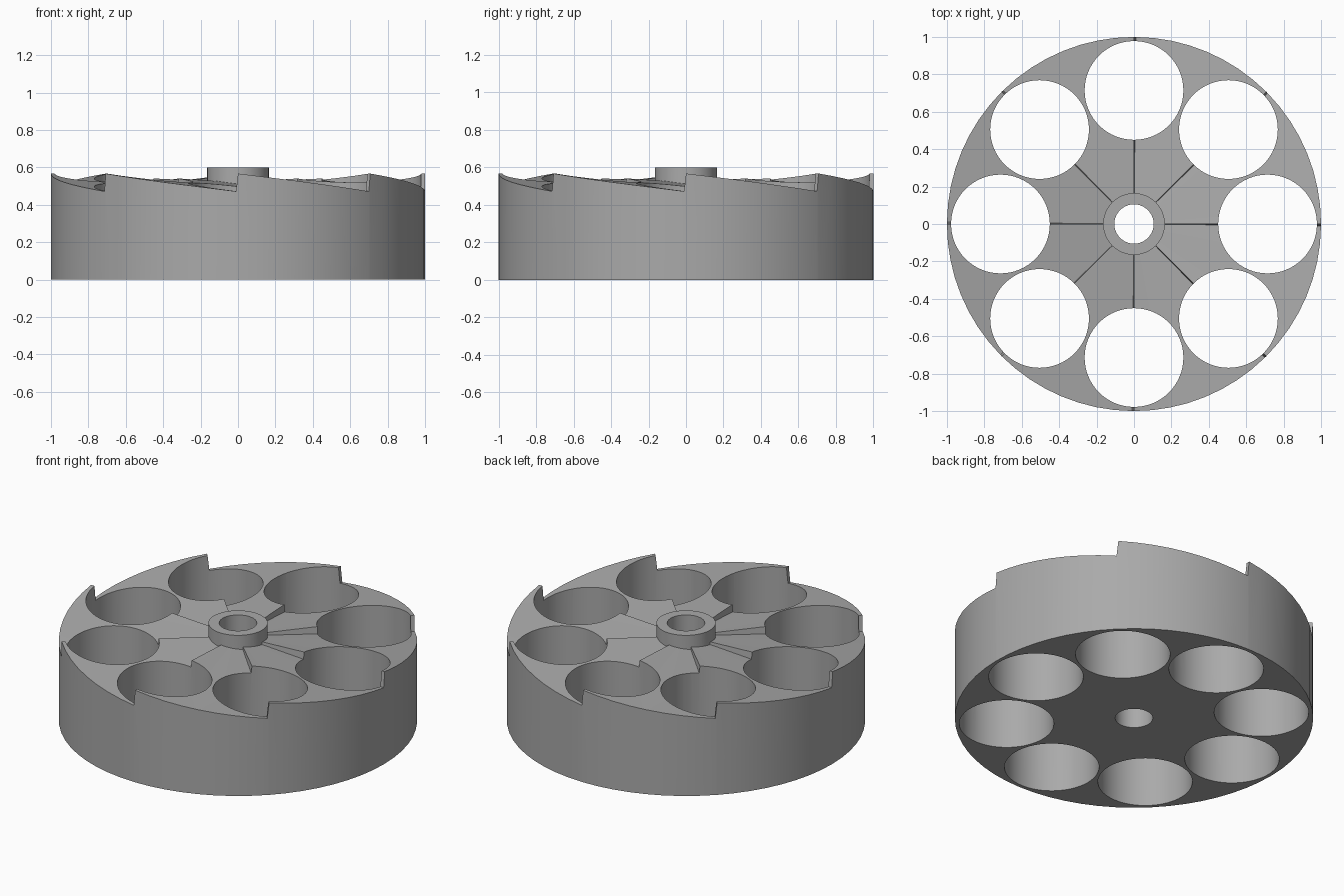
import bpy, bmesh
from math import radians, cos, sin, tau
from mathutils import Matrix

TEETH = 8
STEPS = 8            # rim segments per tooth
PEAK, VALLEY = 0.567, 0.472
MID = (PEAK + VALLEY) / 2

cube = bpy.data.objects.get("Cube")
if cube:
    bpy.data.objects.remove(cube, do_unlink=True)

grey = bpy.data.materials.new("plain_grey")
grey.use_nodes = True
colour = (0.4, 0.4, 0.4, 1)
grey.diffuse_color = colour
grey.node_tree.nodes["Principled BSDF"].inputs["Base Color"].default_value = colour


def make_object(name, bm):
    bmesh.ops.recalc_face_normals(bm, faces=bm.faces)
    mesh = bpy.data.meshes.new(name)
    bm.to_mesh(mesh)
    bm.free()
    mesh.materials.append(grey)
    obj = bpy.data.objects.new(name, mesh)
    bpy.context.collection.objects.link(obj)
    return obj


def add_cylinder(bm, radius, bottom, top, x=0, y=0):
    place = Matrix.Translation((x, y, (bottom + top) / 2))
    bmesh.ops.create_cone(bm, cap_ends=True, segments=64, radius1=radius,
                          radius2=radius, depth=top - bottom, matrix=place)


# Drum: ratchet teeth slope down around the rim and fade towards the axis
bm = bmesh.new()
pitch = tau / TEETH
rim, base = [], []
for tooth in range(TEETH):
    for step in range(STEPS + 1):
        t = step / STEPS
        a = tooth * pitch + t * (pitch - radians(0.6))
        rim.append(bm.verts.new((cos(a), sin(a), PEAK + t * (VALLEY - PEAK))))
        base.append(bm.verts.new((cos(a), sin(a), 0)))
centre = bm.verts.new((0, 0, MID))
for i in range(len(rim)):
    j = (i + 1) % len(rim)
    bm.faces.new((rim[i], rim[j], centre))
    bm.faces.new((base[i], base[j], rim[j], rim[i]))
bm.faces.new(base)
drum = make_object("ratchet_drum", bm)

# Central hub
bm = bmesh.new()
add_cylinder(bm, 0.165, 0.3, 0.6)
hub = make_object("hub_helper", bm)

# Eight chambers and the central bore
bm = bmesh.new()
add_cylinder(bm, 0.105, -0.2, 0.8)
for k in range(TEETH):
    a = k * pitch
    add_cylinder(bm, 0.264, -0.2, 0.8, 0.714 * cos(a), 0.714 * sin(a))
holes = make_object("hole_cutter", bm)

# Join the hub, cut the holes and bake the result
for helper, operation in ((hub, 'UNION'), (holes, 'DIFFERENCE')):
    helper.hide_render = True
    mod = drum.modifiers.new(helper.name, 'BOOLEAN')
    mod.object = helper
    mod.operation = operation
    mod.solver = 'EXACT'
bpy.ops.object.select_all(action='DESELECT')
bpy.context.view_layer.objects.active = drum
drum.select_set(True)
for mod in list(drum.modifiers):
    bpy.ops.object.modifier_apply(modifier=mod.name)
for helper in (hub, holes):
    bpy.data.objects.remove(helper, do_unlink=True)

bpy.ops.object.shade_smooth_by_angle(angle=radians(25))
